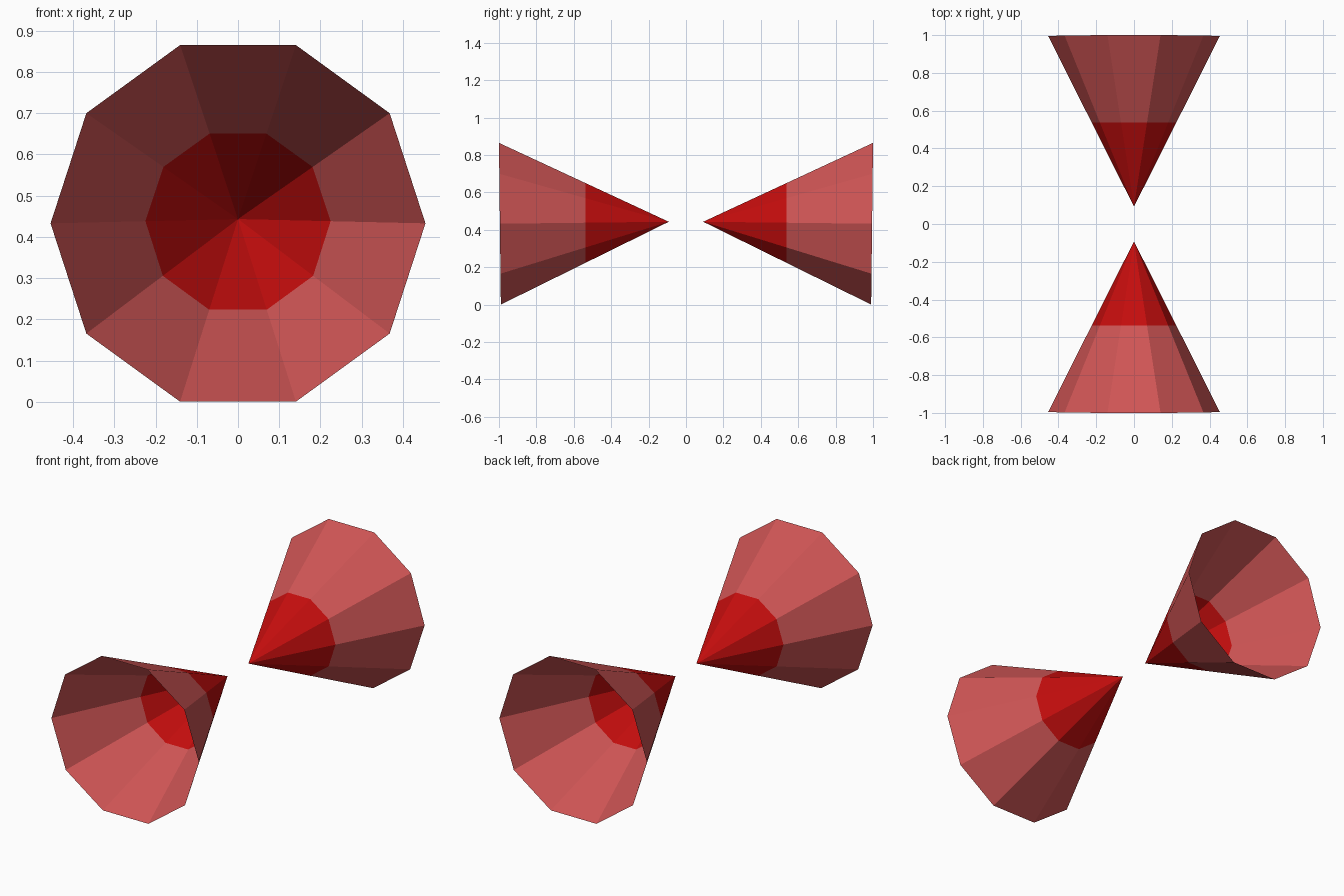
import bpy, bmesh, math

if "Cube" in bpy.data.objects:
    bpy.data.objects.remove(bpy.data.objects["Cube"])

SIDES, RADIUS = 10, 0.4545
APEX_Y, APEX_Z = 0.092, 0.443
RIM_Y, RIM_Z = 0.995, 0.4325
TILT = 0.0116          # rims lean slightly outward at the top
SPLIT_Y = 0.538        # where the tip colour ends


def material(name, color):
    m = bpy.data.materials.new(name)
    m.diffuse_color = (*color, 1)
    m.use_nodes = True
    m.node_tree.nodes["Principled BSDF"].inputs["Base Color"].default_value = m.diffuse_color
    return m


deep_red = material("deep red", (0.56, 0.004, 0.004))
pale_red = material("pale red", (0.63, 0.092, 0.092))


def open_cone(name, side):
    """Open ten-sided cone with its tip near the centre; side is -1 (front) or 1 (back)."""
    bm = bmesh.new()
    apex = bm.verts.new((0, side * APEX_Y, APEX_Z))
    rim = []
    for i in range(SIDES):
        a = 2 * math.pi * i / SIDES
        h = RADIUS * math.sin(a)
        rim.append(bm.verts.new((RADIUS * math.cos(a), side * (RIM_Y + h * TILT), RIM_Z + h)))
    for i in range(SIDES):
        bm.faces.new((apex, rim[i], rim[(i + 1) % SIDES]))
    # cut the wall where the colour changes
    bmesh.ops.bisect_plane(bm, geom=bm.verts[:] + bm.edges[:] + bm.faces[:],
                           plane_co=(0, side * SPLIT_Y, 0), plane_no=(0, 1, 0))
    bmesh.ops.recalc_face_normals(bm, faces=bm.faces[:])
    bm.normal_update()
    # normals point away from the cone axis
    f = bm.faces[:][0]
    c = f.calc_center_median()
    if f.normal.x * c.x + f.normal.z * (c.z - RIM_Z) < 0:
        bmesh.ops.reverse_faces(bm, faces=bm.faces[:])
    for f in bm.faces:
        f.material_index = int(abs(f.calc_center_median().y) > SPLIT_Y)
    me = bpy.data.meshes.new(name)
    bm.to_mesh(me)
    bm.free()
    me.materials.append(deep_red)
    me.materials.append(pale_red)
    bpy.context.collection.objects.link(bpy.data.objects.new(name, me))


open_cone("front_cone", -1)
open_cone("back_cone", 1)
